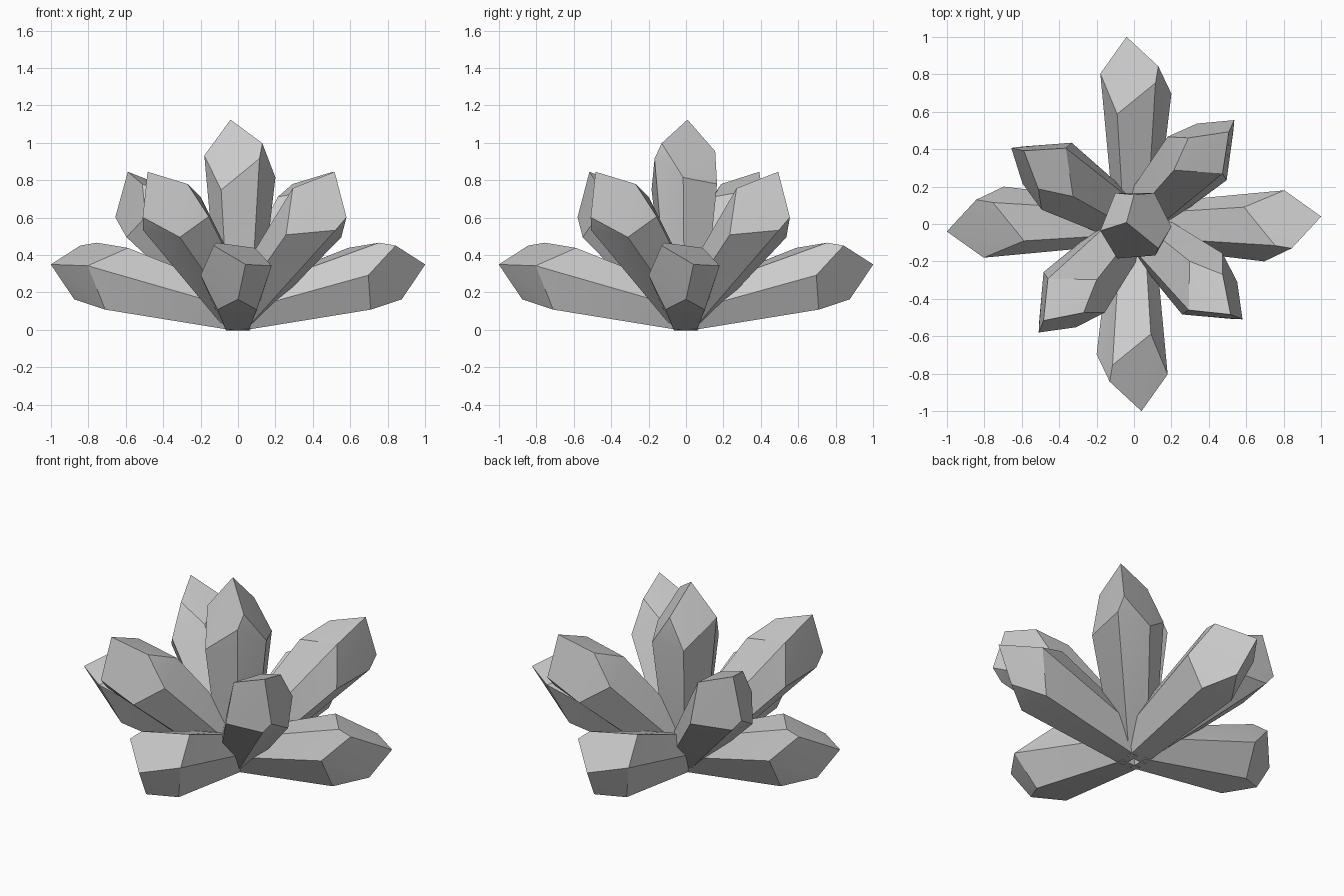
import bpy, bmesh
from math import radians
from mathutils import Matrix, Vector

if "Cube" in bpy.data.objects:
    bpy.data.objects.remove(bpy.data.objects["Cube"])

HUB = 0.09          # height of the shared root of all crystals

# shoulder corners of the six-sided shaft, going round
SHOULDER = [(-0.10, 0.166, 0.69), (0.11, 0.166, 0.69), (0.20, -0.015, 0.725),
            (0.115, -0.168, 0.826), (-0.09, -0.184, 0.658), (-0.18, -0.036, 0.842)]
# points of the chiselled tip
TIP = [(-0.04, 0.008, 1.034), (0.13, -0.13, 0.908), (0.0, 0.156, 0.865)]


def crystal(name, tilt=0, heading=0, lean_side=0):
    """Tapered crystal leaning its local lean_side outwards along heading."""
    root = [(x * 0.58, y * 0.58, 0) for x, y, z in SHOULDER]
    bm = bmesh.new()
    for p in root + SHOULDER + TIP:
        bm.verts.new(p)
    bmesh.ops.convex_hull(bm, input=bm.verts[:])
    bmesh.ops.dissolve_limit(bm, angle_limit=radians(3), verts=bm.verts[:], edges=bm.edges[:])
    bmesh.ops.recalc_face_normals(bm, faces=bm.faces[:])
    bm.transform(Matrix.Translation((0, 0, HUB))
                 @ Matrix.Rotation(radians(heading), 4, 'Z')
                 @ Matrix.Rotation(radians(tilt), 4, 'Y')
                 @ Matrix.Rotation(radians(-lean_side), 4, 'Z'))
    mesh = bpy.data.meshes.new(name)
    bm.to_mesh(mesh)
    bm.free()
    ob = bpy.data.objects.new(name, mesh)
    bpy.context.collection.objects.link(ob)
    bpy.ops.object.select_all(action='DESELECT')
    ob.select_set(True)
    bpy.context.view_layer.objects.active = ob
    bpy.ops.object.shade_smooth_by_angle(angle=radians(30))


# upright centre crystal
crystal("centre_crystal", lean_side=0)

# four low crystals along the axes
for i in range(4):
    crystal(f"low_crystal_{i + 1}", 75, 90 * i, 90)

# four raised crystals between them
for i, heading in enumerate((-41.3, 46, 148.2, 228.7)):
    crystal(f"raised_crystal_{i + 1}", 45, heading, -45)
